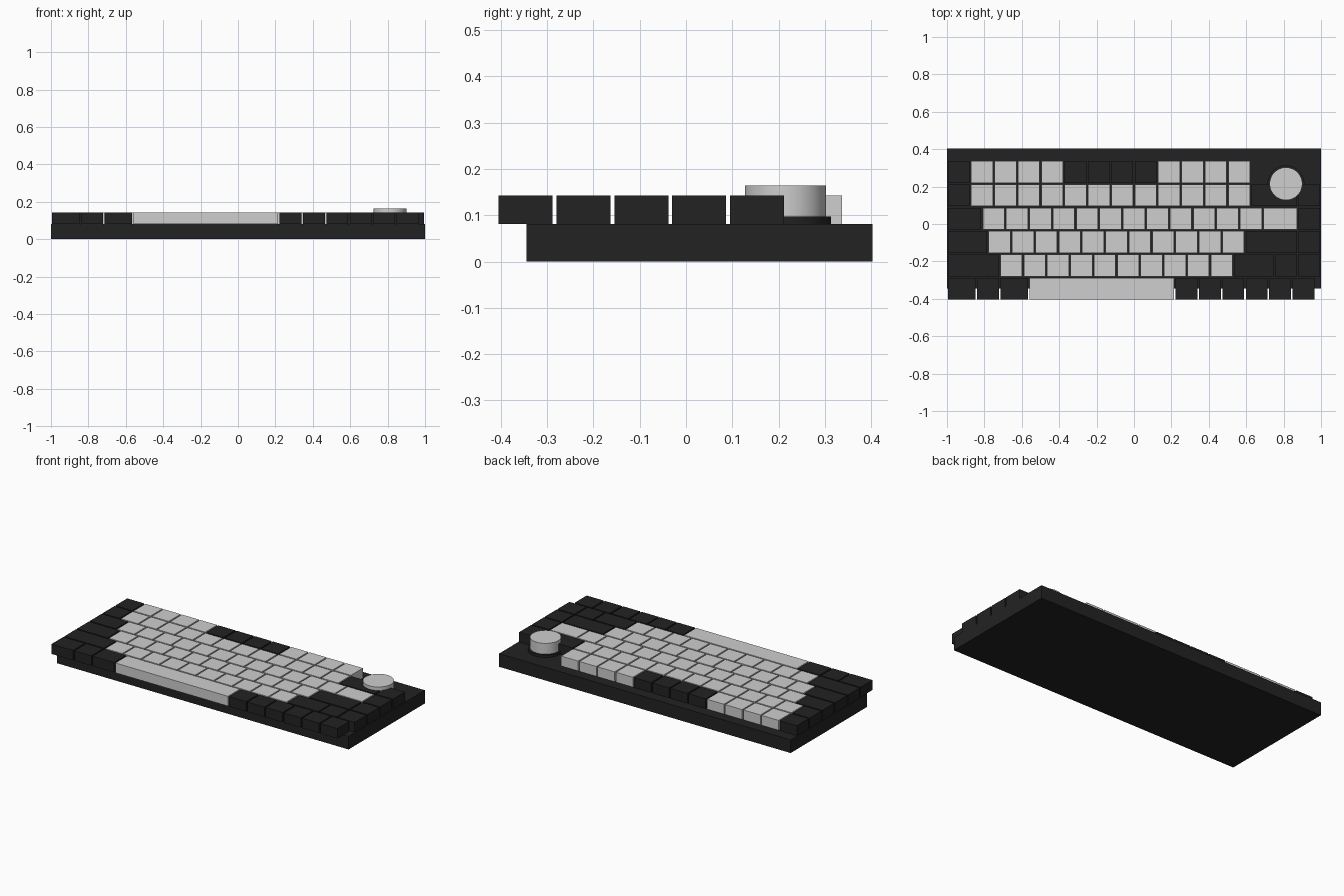
import bpy
import bmesh

default = bpy.data.objects.get("Cube")
if default:
    bpy.data.objects.remove(default, do_unlink=True)


def material(name, value):
    m = bpy.data.materials.new(name)
    m.use_nodes = True
    colour = (value, value, value, 1)
    m.diffuse_color = colour
    m.node_tree.nodes["Principled BSDF"].inputs["Base Color"].default_value = colour
    return m


DARK = material("charcoal", 0.0165)
LIGHT = material("light grey", 0.62)

UNIT = 0.125       # key pitch
GAP = 0.0086       # space between keys
DECK = 0.0815      # top of the case
KEY_TOP = 0.1425


def box(name, x0, x1, y0, y1, z0, z1, mat):
    bm = bmesh.new()
    bmesh.ops.create_cube(bm, size=1)
    for v in bm.verts:
        v.co.x = x1 if v.co.x > 0 else x0
        v.co.y = y1 if v.co.y > 0 else y0
        v.co.z = z1 if v.co.z > 0 else z0
    mesh = bpy.data.meshes.new(name)
    bm.to_mesh(mesh)
    bm.free()
    mesh.materials.append(mat)
    ob = bpy.data.objects.new(name, mesh)
    bpy.context.collection.objects.link(ob)
    return ob


def disc(name, x, y, radius, z0, z1, mat):
    bpy.ops.mesh.primitive_cylinder_add(vertices=64, radius=radius, depth=z1 - z0,
                                        location=(x, y, (z0 + z1) / 2))
    ob = bpy.context.object
    ob.name = name
    ob.data.materials.append(mat)
    bpy.ops.object.shade_smooth_by_angle()


# Case
box("case", -1, 1, -0.345, 0.403, 0, DECK, DARK)

# Key rows from front to back: (row name, [(count, width in units, material)])
ROWS = [
    ("bottom_row", [(1, 1.25, DARK), (1, 1, DARK), (1, 1.25, DARK),
                    (1, 6.25, LIGHT), (6, 1, DARK)]),
    ("shift_row", [(1, 2.25, DARK), (10, 1, LIGHT), (1, 1.75, DARK), (2, 1, DARK)]),
    ("home_row", [(1, 1.75, DARK), (11, 1, LIGHT), (1, 2.25, DARK), (1, 1, DARK)]),
    ("tab_row", [(1, 1.5, DARK), (12, 1, LIGHT), (1, 1.5, LIGHT), (1, 1, DARK)]),
    ("number_row", [(1, 1, DARK), (12, 1, LIGHT), (1, 2, DARK), (1, 1, DARK)]),
    ("function_row", [(1, 1, DARK), (4, 1, LIGHT), (4, 1, DARK), (4, 1, LIGHT)]),
]
for r, (row, groups) in enumerate(ROWS):
    y = -0.3465 + r * UNIT
    half = (UNIT - GAP) / 2
    x = -1
    number = 1
    for count, width, mat in groups:
        for _ in range(count):
            x_end = x + width * UNIT
            box(f"{row}_key_{number}", x + GAP / 2, x_end - GAP / 2,
                y - half, y + half, DECK, KEY_TOP, mat)
            x = x_end
            number += 1

# Rotary knob on its low collar
disc("knob_collar", 0.8125, 0.215, 0.0985, DECK, 0.097, DARK)
disc("knob", 0.8125, 0.215, 0.0875, 0.097, 0.164, LIGHT)
